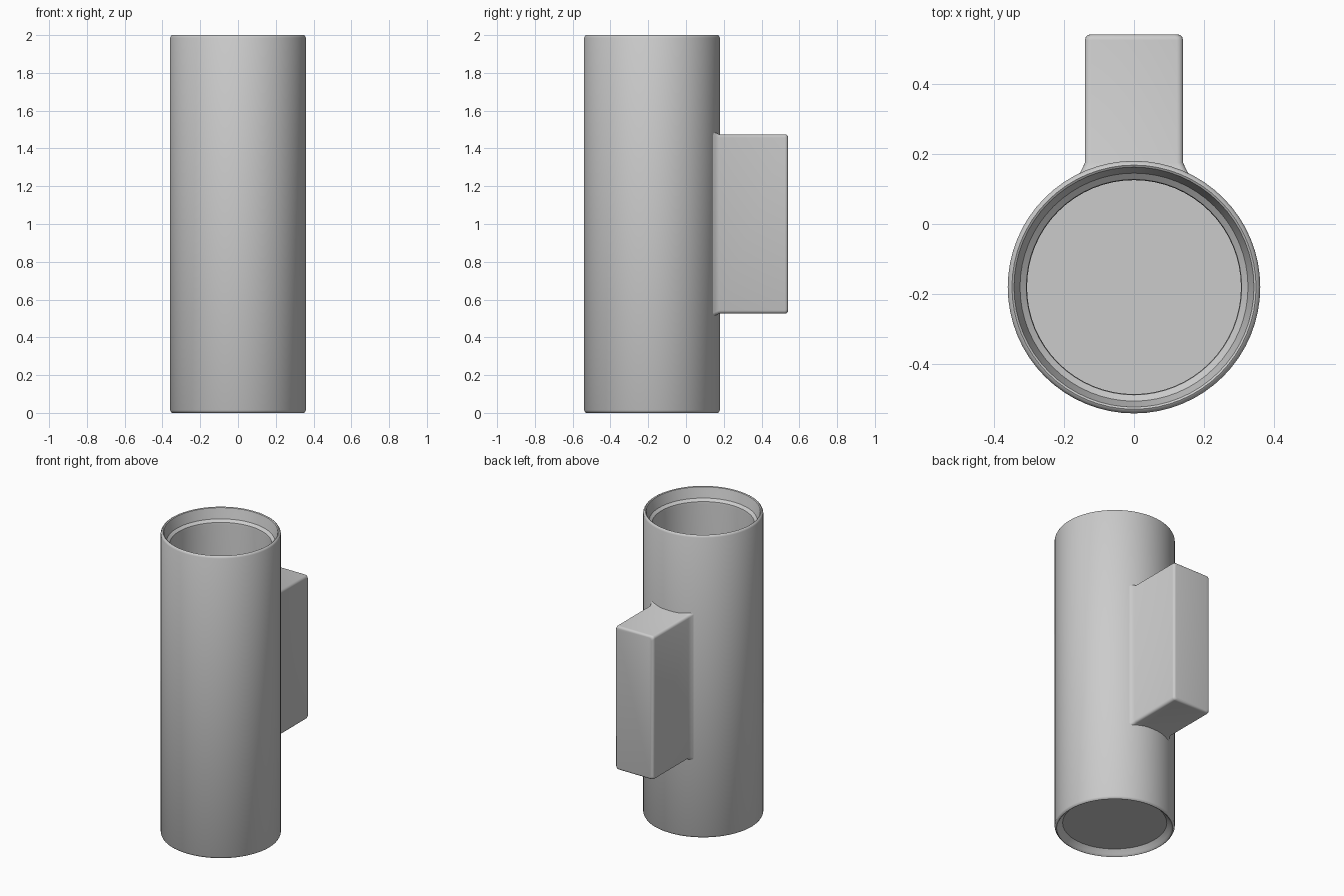
import bpy, bmesh, math

if "Cube" in bpy.data.objects:
    bpy.data.objects.remove(bpy.data.objects["Cube"], do_unlink=True)

SIDES = 64
CENTRE_Y = -0.18

grey = bpy.data.materials.new("satin grey")
grey.use_nodes = True
colour = (0.6, 0.6, 0.6, 1)
grey.diffuse_color = colour
grey.node_tree.nodes["Principled BSDF"].inputs["Base Color"].default_value = colour


def loft(name, rings, cap_start=False, cap_end=False):
    """Skin a list of closed point rings and shade the result smooth."""
    bm = bmesh.new()
    loops = [[bm.verts.new(p) for p in ring] for ring in rings]
    for a, b in zip(loops, loops[1:]):
        n = len(a)
        for i in range(n):
            j = (i + 1) % n
            bm.faces.new((a[i], a[j], b[j], b[i]))
    if cap_start:
        bm.faces.new(loops[0])
    if cap_end:
        bm.faces.new(loops[-1])
    bmesh.ops.recalc_face_normals(bm, faces=bm.faces)
    mesh = bpy.data.meshes.new(name)
    bm.to_mesh(mesh)
    bm.free()
    mesh.materials.append(grey)
    obj = bpy.data.objects.new(name, mesh)
    bpy.context.collection.objects.link(obj)
    bpy.ops.object.select_all(action="DESELECT")
    obj.select_set(True)
    bpy.context.view_layer.objects.active = obj
    bpy.ops.object.shade_smooth_by_angle(angle=math.radians(35))
    return obj


def circle(r, z):
    steps = [2 * math.pi * i / SIDES for i in range(SIDES)]
    return [(r * math.cos(t), CENTRE_Y + r * math.sin(t), z) for t in steps]


def rounded_rect(y, grow, half_x=0.14, half_z=0.475, mid_z=1.0, r=0.018):
    hx, hz = half_x + grow - r, half_z + grow - r
    ring = []
    for q, (sx, sz) in enumerate([(1, 1), (-1, 1), (-1, -1), (1, -1)]):
        for k in range(5):
            t = math.pi / 2 * (q + k / 4)
            ring.append((sx * hx + r * math.cos(t), y, mid_z + sz * hz + r * math.sin(t)))
    return ring


# Tube: bottom recess, rounded rims, outer wall, sloping top lip, deep bore and floor
profile = [
    (0.312, 0.035), (0.335, 0.012), (0.342, 0.003), (0.348, 0.0), (0.355, 0.004), (0.36, 0.014),
    (0.36, 1.986), (0.355, 1.996), (0.348, 2.0), (0.342, 1.996), (0.338, 1.98),
    (0.325, 1.93), (0.307, 1.915), (0.305, 1.90), (0.305, 0.05),
]
loft("lamp_tube", [circle(r, z) for r, z in profile], cap_start=True, cap_end=True)

# Wall bracket: small fillet at the tube, straight block, softened back edge
bracket = [(0.14, 0.018), (0.155, 0.009), (0.175, 0.0), (0.524, 0.0),
           (0.532, -0.002), (0.538, -0.007), (0.54, -0.014)]
loft("wall_bracket", [rounded_rect(y, g) for y, g in bracket], cap_start=True, cap_end=True)
